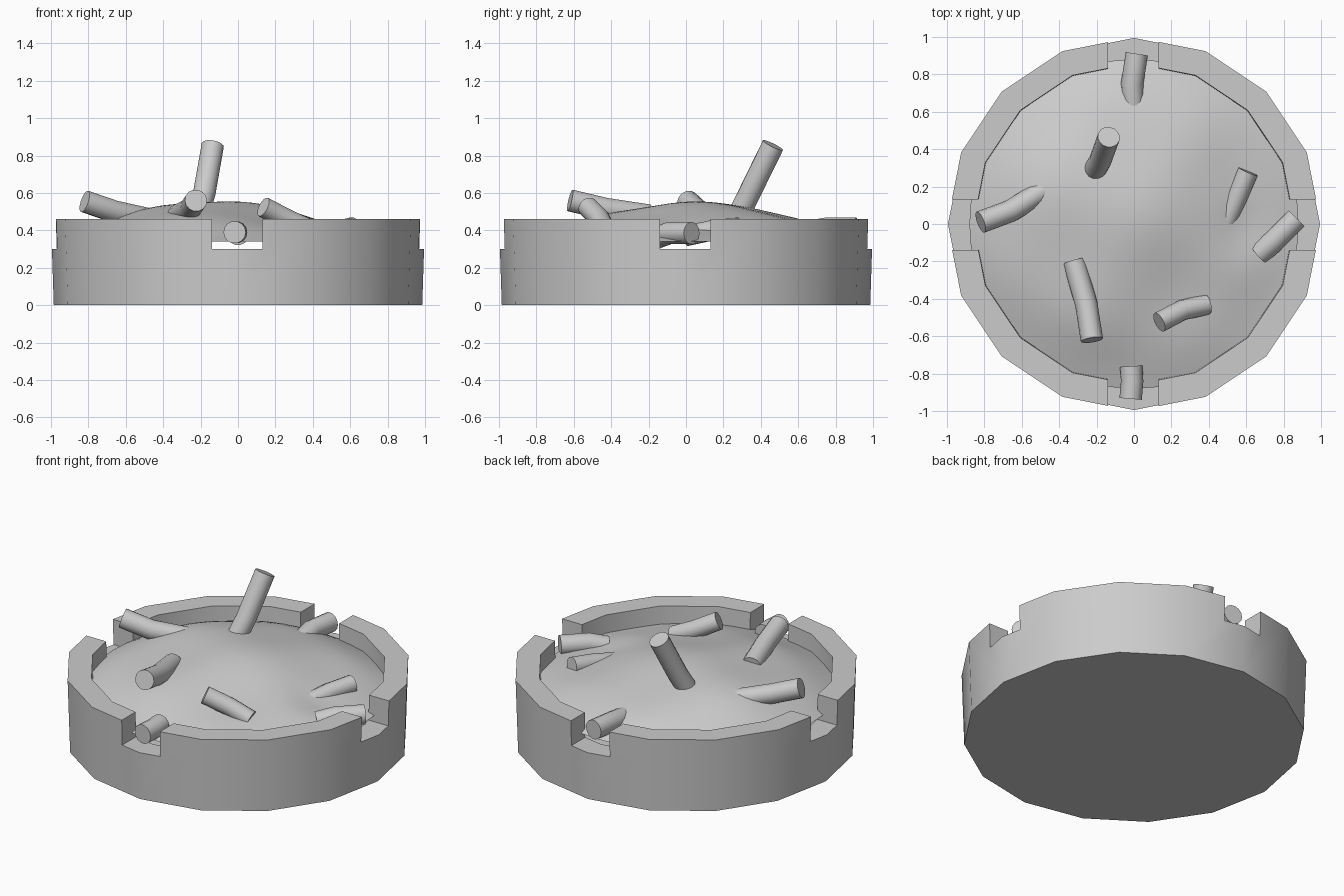
import bpy, bmesh, math
from mathutils import Vector

if "Cube" in bpy.data.objects:
    bpy.data.objects.remove(bpy.data.objects["Cube"])

SIDES = 16


def finish(name, bm, angle=35):
    me = bpy.data.meshes.new(name)
    bmesh.ops.recalc_face_normals(bm, faces=bm.faces)
    bm.to_mesh(me)
    bm.free()
    ob = bpy.data.objects.new(name, me)
    bpy.context.collection.objects.link(ob)
    smooth(ob, angle)
    return ob


def smooth(ob, angle=35):
    bpy.ops.object.select_all(action='DESELECT')
    ob.select_set(True)
    bpy.context.view_layer.objects.active = ob
    bpy.ops.object.shade_smooth_by_angle(angle=math.radians(angle))


# Tray: a 16-sided turned profile, slightly wider at the top
profile = [(0.985, 0), (1.0, 0.46), (0.86, 0.46), (0.85, 0.12)]
bm = bmesh.new()
rings = [[bm.verts.new((r * math.cos(i * math.tau / SIDES), r * math.sin(i * math.tau / SIDES), z))
          for i in range(SIDES)] for r, z in profile]
for a, b in zip(rings, rings[1:]):
    for i in range(SIDES):
        j = (i + 1) % SIDES
        bm.faces.new((a[i], a[j], b[j], b[i]))
bm.faces.new(rings[0])
bm.faces.new(rings[-1])
tray = finish("tray", bm)

# Four rest notches, cut by two crossing bars
for axis, size in (("x", (3, 0.27, 0.4)), ("y", (0.27, 3, 0.4))):
    off = (0, -0.005, 0.5) if axis == "x" else (-0.005, 0, 0.5)
    bpy.ops.mesh.primitive_cube_add(size=1, location=off)
    cutter = bpy.context.object
    cutter.name = "notch_cutter_" + axis
    cutter.scale = size
    bpy.context.view_layer.update()
    mod = tray.modifiers.new("notch", 'BOOLEAN')
    mod.operation = 'DIFFERENCE'
    mod.solver = 'EXACT'
    mod.object = cutter
    bpy.context.view_layer.objects.active = tray
    bpy.ops.object.modifier_apply(modifier=mod.name)
    bpy.data.objects.remove(cutter)
smooth(tray)


# Ash mound: lumpy dome, higher at the left and back
def ash_height(x, y):
    f = max(0, 1 - (x * x + y * y) / 0.88 ** 2)
    z = 0.34 + f * (0.2 - 0.09 * x + 0.05 * y)
    z += 0.014 * min(1, 2 * f) * math.sin(6 * x + 2 * y + 1) * math.cos(7 * y - 3 * x)
    return z - 0.03 * math.exp(-((x - 0.6) ** 2 + (y + 0.03) ** 2) / 0.02)


bm = bmesh.new()
N, R = 48, 18
center = bm.verts.new((0, 0, ash_height(0, 0)))
prev = None
for k in range(1, R + 1):
    r = 0.88 * k / R
    ring = []
    for i in range(N):
        x, y = r * math.cos(i * math.tau / N), r * math.sin(i * math.tau / N)
        ring.append(bm.verts.new((x, y, ash_height(x, y))))
    for i in range(N):
        j = (i + 1) % N
        if prev:
            bm.faces.new((prev[i], ring[i], ring[j], prev[j]))
        else:
            bm.faces.new((center, ring[i], ring[j]))
    prev = ring
finish("ash_mound", bm, 60)


# Bent stubs: round tubes swept along three points, flat ends
def stub(name, points, radius=0.06, n=14):
    pts = [Vector(p) for p in points]
    bm = bmesh.new()
    loops = []
    for i, p in enumerate(pts):
        d = (pts[min(i + 1, len(pts) - 1)] - pts[max(i - 1, 0)]).normalized()
        ref = Vector((0, 0, 1)) if abs(d.z) < 0.95 else Vector((1, 0, 0))
        u = d.cross(ref).normalized()
        v = u.cross(d)
        loops.append([bm.verts.new(p + radius * (math.cos(t * math.tau / n) * u + math.sin(t * math.tau / n) * v))
                      for t in range(n)])
    for a, b in zip(loops, loops[1:]):
        for i in range(n):
            j = (i + 1) % n
            bm.faces.new((a[i], a[j], b[j], b[i]))
    bm.faces.new(loops[0])
    bm.faces.new(loops[-1])
    finish(name, bm)


stub("stub_back", [(0, 0.58, 0.38), (-0.01, 0.75, 0.41), (0.015, 0.91, 0.41)])
stub("stub_upright", [(-0.22, 0.27, 0.46), (-0.18, 0.34, 0.60), (-0.135, 0.465, 0.855)])
stub("stub_left", [(-0.48, 0.18, 0.46), (-0.66, 0.07, 0.50), (-0.82, 0.01, 0.555)])
stub("stub_front_left", [(-0.32, -0.2, 0.48), (-0.255, -0.43, 0.515), (-0.225, -0.62, 0.56)])
stub("stub_front_right", [(0.39, -0.43, 0.40), (0.26, -0.46, 0.46), (0.135, -0.525, 0.525)], 0.055)
stub("stub_front", [(-0.015, -0.76, 0.39), (-0.01, -0.84, 0.39), (-0.018, -0.935, 0.39)])
stub("stub_right_back", [(0.49, 0.0, 0.37), (0.55, 0.14, 0.40), (0.61, 0.28, 0.415)], 0.055)
stub("stub_right", [(0.67, -0.16, 0.36), (0.75, -0.09, 0.385), (0.87, 0.03, 0.385)])
